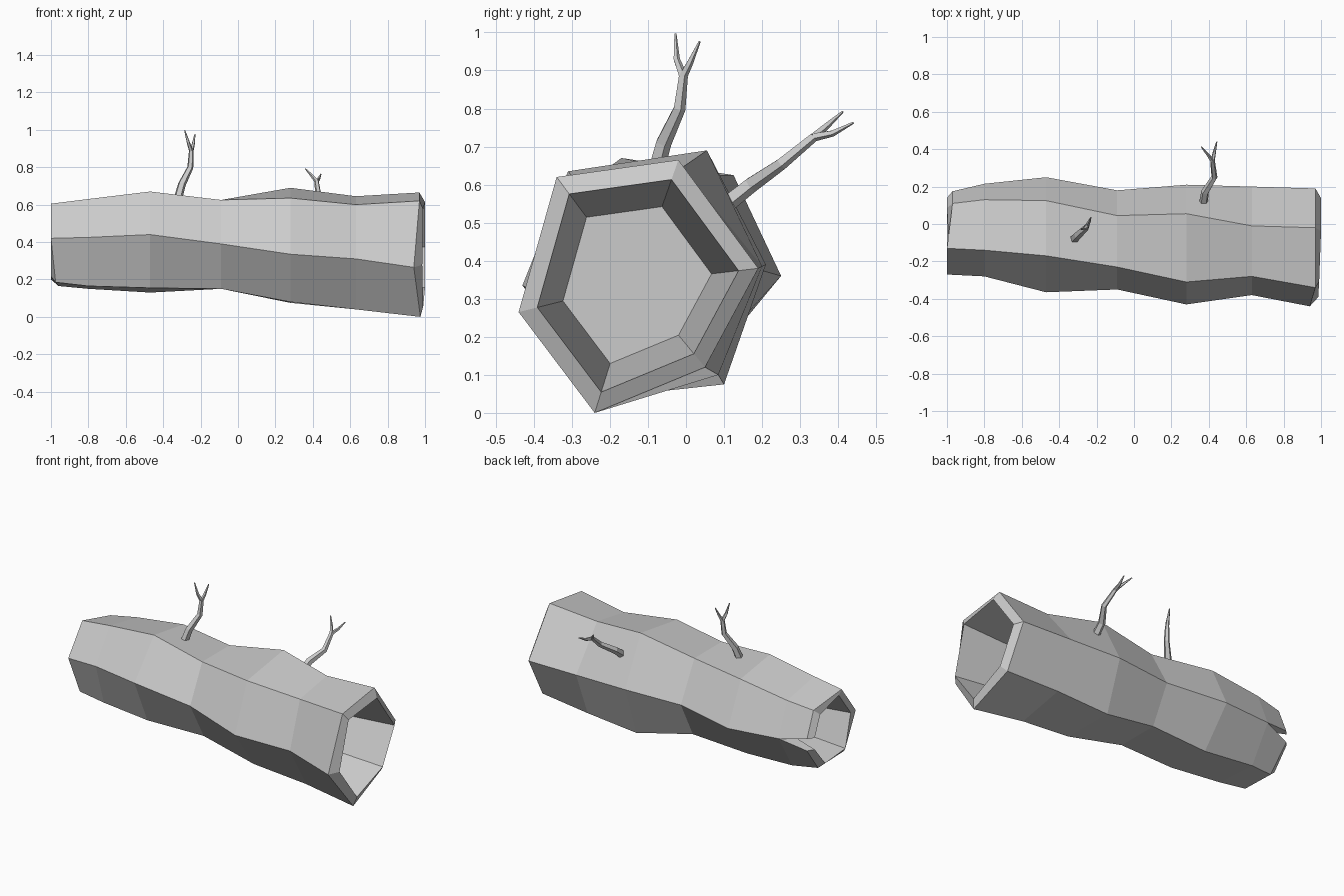
import bpy, bmesh, math
from mathutils import Vector

if "Cube" in bpy.data.objects:
    bpy.data.objects.remove(bpy.data.objects["Cube"])

def finish(bm, name):
    bmesh.ops.remove_doubles(bm, verts=bm.verts, dist=0.0005)
    bmesh.ops.recalc_face_normals(bm, faces=bm.faces)
    me = bpy.data.meshes.new(name)
    bm.to_mesh(me)
    bm.free()
    ob = bpy.data.objects.new(name, me)
    bpy.context.collection.objects.link(ob)
    return ob

# --- Log: hexagonal sections (y, z), from the front corner over the top to the bottom
sections = [
    (-0.80, [(-.28, .425), (-.14, .63), (.13, .58), (.215, .37), (.08, .15), (-.20, .165)]),
    (-0.47, [(-.365, .44), (-.17, .67), (.125, .625), (.25, .36), (.06, .13), (-.235, .155)]),
    (-0.09, [(-.35, .39), (-.23, .625), (.045, .625), (.18, .38), (.06, .15), (-.215, .15)]),
    (0.28, [(-.43, .335), (-.31, .635), (.055, .69), (.21, .39), (.10, .075), (-.24, .08)]),
    (0.63, [(-.38, .31), (-.28, .60), (-.01, .645), (.20, .385), (.085, .10), (-.22, .04)]),
]
left_x = [-1, -1, -.97, -.97, -.96, -.975]
left = [(-.27, .42), (-.13, .605), (.11, .555), (.175, .36), (.05, .165), (-.19, .185)]
right_x = [.94, .97, .97, .97, .97, .975]
right = [(-.44, .265), (-.34, .62), (-.02, .665), (.19, .38), (.05, .12), (-.24, 0)]

def ring(xs, yz, scale=1.0, gap=0.0):
    """Seven points: the back corner is doubled so it can be split open."""
    if not isinstance(xs, list):
        xs = [xs] * 6
    cy = sum(p[0] for p in yz) / 6
    cz = sum(p[1] for p in yz) / 6
    pts = [Vector((x, cy + (y - cy) * scale, cz + (z - cz) * scale))
           for x, (y, z) in zip(xs, yz)]
    pts.insert(4, pts[3].copy())
    pts[3].z += gap
    pts[4].z -= gap
    return pts

GAP = 0.037
split_out = ring(sections[0][0], sections[0][1])
split_in = ring(-0.8, left, 0.72)
left_out = ring(left_x, left, 1.0, GAP)
left_rim = ring([-.99, -.99, -1, -1, -1, -1], left, 0.84, GAP)

rings = [ring(-0.45, left, 0.68), split_in, left_rim, left_out]
rings += [ring(x, yz) for x, yz in sections]
rings += [ring(right_x, right), ring([.985, .99, 1, 1, 1, .99], right, 0.84),
          ring(0.40, right, 0.62)]

bm = bmesh.new()
grid = [[bm.verts.new(p) for p in r] for r in rings]
for a, b in zip(grid, grid[1:]):
    for i in range(7):
        if i != 3:
            j = (i + 1) % 7
            bm.faces.new((a[i], a[j], b[j], b[i]))
# walls of the split in the left end
for i in (3, 4):
    bm.faces.new([grid[k][i] for k in (1, 2, 3, 4)])
# closed bottoms of both hollows
for r in (grid[0], grid[-1]):
    bm.faces.new([v for i, v in enumerate(r) if i != 4])
finish(bm, "hollow_log")

# --- Twigs: tapering five-sided tubes with a fork
def tube(bm, path, radii, sides=5):
    path = [Vector(p) for p in path]
    loops = []
    for k, p in enumerate(path):
        d = (path[min(k + 1, len(path) - 1)] - path[max(k - 1, 0)]).normalized()
        u = d.cross(Vector((1, 0, 0))).normalized()
        w = d.cross(u)
        loops.append([bm.verts.new(p + radii[k] * (math.cos(t) * u + math.sin(t) * w))
                      for t in (2 * math.pi * n / sides for n in range(sides))])
    for a, b in zip(loops, loops[1:]):
        for n in range(sides):
            m = (n + 1) % sides
            bm.faces.new((a[n], a[m], b[m], b[n]))
    bm.faces.new(loops[0])
    bm.faces.new(loops[-1])

def twig(name, stem, forks):
    bm = bmesh.new()
    tube(bm, stem, [0.024, 0.022, 0.017, 0.013])
    for mid, tip in forks:
        tube(bm, [stem[-1], mid, tip], [0.012, 0.009, 0.003])
    finish(bm, name)

twig("top_twig",
     [(-.325, -.085, .62), (-.30, -.06, .71), (-.255, -.018, .80), (-.25, -.008, .885)],
     [((-.265, -.025, .93), (-.285, -.028, .997)),
      ((-.24, .01, .92), (-.23, .036, .977))])
twig("back_twig",
     [(.37, .10, .545), (.38, .17, .60), (.43, .25, .655), (.42, .335, .725)],
     [((.395, .37, .755), (.36, .412, .792)),
      ((.43, .385, .735), (.443, .44, .763))])
